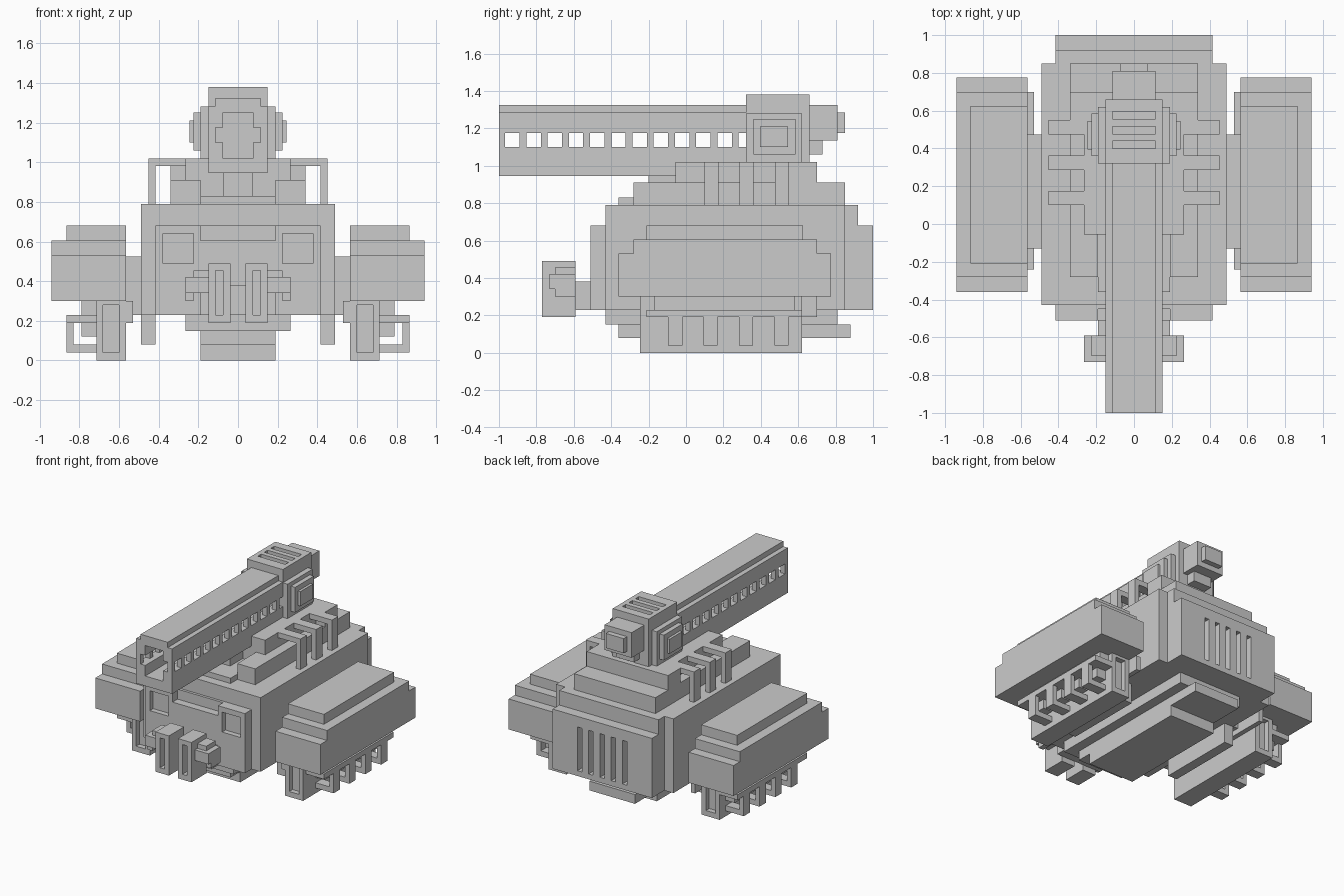
import bpy, bmesh

# Boxes are (x0, x1, y0, y1, z0, z1)
def make_mesh(name, boxes):
    bm = bmesh.new()
    for x0, x1, y0, y1, z0, z1 in boxes:
        vs = bmesh.ops.create_cube(bm, size=1)["verts"]
        for v in vs:
            v.co.x = x1 if v.co.x > 0 else x0
            v.co.y = y1 if v.co.y > 0 else y0
            v.co.z = z1 if v.co.z > 0 else z0
    me = bpy.data.meshes.new(name)
    bm.to_mesh(me)
    bm.free()
    ob = bpy.data.objects.new(name, me)
    bpy.context.collection.objects.link(ob)
    return ob

def part(name, boxes, cuts=(), mirror=False):
    ob = make_mesh(name, boxes)
    if cuts:
        cutter = make_mesh(name + "_cutter", cuts)
        cutter.hide_render = True
        cutter.hide_set(True)
        m = ob.modifiers.new("cut", "BOOLEAN")
        m.operation = "DIFFERENCE"
        m.solver = "EXACT"
        m.object = cutter
        bpy.context.view_layer.objects.active = ob
        bpy.ops.object.modifier_apply(modifier="cut")
        bpy.data.objects.remove(cutter)
    if mirror:
        m = ob.modifiers.new("mirror", "MIRROR")
        m.use_mirror_merge = False
    return ob

def sym(x, *rest):
    return (-x, x, *rest)

# Hull
part("hull", [sym(.49, -.43, .85, .23, .79), sym(.415, .85, .92, .23, .79)])
part("front_plate", [sym(.415, -.51, -.43, .23, .68)],
     cuts=[(s - .077, s + .077, -.6, -.47, .49, .64) for s in (-.302, .302)]
     + [sym(.19, -.6, -.45, .605, .8)])
part("front_bumper", [sym(.19, -.59, -.51, .23, .38)])
part("rear_grille", [sym(.415, .85, 1.0, .23, .68)],
     cuts=[(i * .094 - .019, i * .094 + .019, .89, 1.1, .27, .6) for i in range(-2, 3)])

# Stepped belly
part("belly", [sym(.265, -.43, .81, .15, .23), sym(.19, -.36, .88, .08, .15),
               sym(.19, -.245, .62, 0, .08)])
part("belly_skirt", [(.415, .49, -.13, .47, .08, .23)], mirror=True)

# Deck steps under the gun
part("deck", [sym(.19, -.36, -.05, .79, .83), (.19, .34, -.28, -.05, .79, .91),
              (-.34, -.19, -.28, -.05, .79, .91), sym(.34, -.05, .85, .79, .91)])
part("gun_base", [sym(.265, -.055, .55, .91, 1.02), sym(.34, .55, .70, .91, 1.02)])
part("gun_support", [sym(.075, -.2, -.05, .83, .945)])

# Pipe loops on the deck
for i, y in enumerate((.10, .287, .475)):
    part(f"deck_pipe_{i}", [(.26, .452, y, y + .075, .98, 1.02),
                            (.415, .452, y, y + .075, .79, .98)], mirror=True)

# Hollow barrel with window rows
part("barrel_floor_and_roof", [sym(.15, -1, .32, .945, 1.02), sym(.15, -1, .32, 1.25, 1.285),
                               sym(.113, -1, .32, 1.285, 1.325)])
walls = [(.075, .15, -1, .32, 1.02, 1.10), (.075, .15, -1, .32, 1.175, 1.25)]
edge = -1.0
for i in range(12):
    y = -.967 + i * .1135
    walls.append((.113, .15, edge, y, 1.10, 1.175))
    edge = y + .077
part("barrel_walls", walls, mirror=True)

# Breech with vents, side discs and rear cap
part("breech", [sym(.15, .32, .66, .945, 1.38)],
     cuts=[sym(.115, y, y + .04, 1.33, 1.5) for y in (.40, .477, .555)])
part("breech_side", [(.15, .19, .32, .62, 1.02, 1.28), (.19, .225, .36, .585, 1.06, 1.25),
                     (.225, .245, .395, .545, 1.10, 1.21)], mirror=True)
part("breech_cap", [sym(.113, .66, .81, 1.135, 1.325), sym(.075, .81, .85, 1.175, 1.285),
                    sym(.075, .66, .73, 1.06, 1.135)])

# Front twin guns with brackets
part("front_gun", [(.038, .15, -.77, -.59, .19, .49)],
     cuts=[(.075, .113, -.8, -.69, .23, .455)], mirror=True)
part("front_gun_bracket", [(.15, .225, -.70, -.59, .34, .455), (.15, .265, -.73, -.70, .34, .42),
                           (.225, .265, -.70, -.59, .30, .42)], mirror=True)

# Side pods
part("pod", [(.565, .94, -.36, .775, .30, .53), (.565, .94, -.28, .70, .53, .605),
             (.565, .865, -.21, .625, .605, .68)], mirror=True)
part("pod_connector", [(.49, .565, -.13, .475, .23, .525),
                       (.53, .565, -.24, .70, .19, .30)], mirror=True)
part("pod_foot", [(.565, .715, -.245, .62, 0, .30)],
     cuts=[(.60, .68, -.4, -.205, .04, .28), (.60, .68, .58, .8, .04, .28)], mirror=True)

# Outer rail with hanging loops below each pod
rail = [(.715, .865, -.21, .62, .19, .23), (.715, .79, -.17, .58, .23, .30)]
for y in (-.095, .094, .283, .472):
    rail += [(.83, .865, y, y + .075, .04, .19), (.715, .83, y, y + .075, .04, .08),
             (.715, .79, y, y + .075, .12, .19)]
part("pod_rail", rail, mirror=True)
